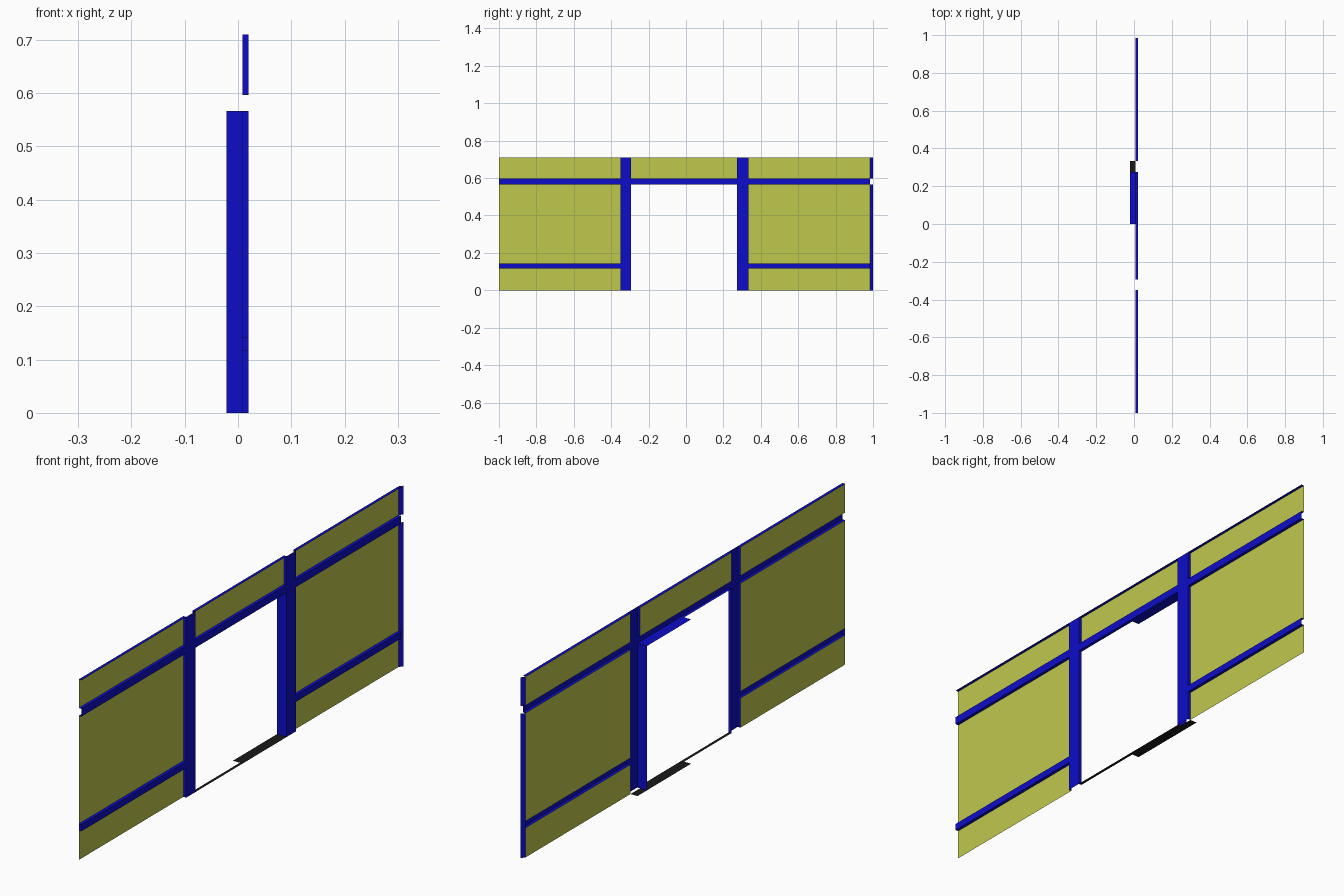
import bpy, bmesh

if "Cube" in bpy.data.objects:
    bpy.data.objects.remove(bpy.data.objects["Cube"])

XB, XF, XD = 0.008, 0.02, -0.022       # infill plane, timber face, deep doorway edge
Y0, Y1, YE = -1.0, 0.985, 1.0          # wall ends, mitred tip
PL, PR = (-0.35, -0.293), (0.274, 0.333)   # door posts
LOW, UP, TOP = (0.116, 0.142), (0.567, 0.597), 0.71  # rails and wall top


def material(name, rgb):
    m = bpy.data.materials.new(name)
    m.diffuse_color = (*rgb, 1)
    m.use_nodes = True
    m.node_tree.nodes["Principled BSDF"].inputs["Base Color"].default_value = m.diffuse_color
    return m


YELLOW = material("infill_yellow", (0.52, 0.58, 0.075))
BLUE = material("timber_blue", (0.004, 0.004, 0.58))
BLACK = material("threshold_black", (0.01, 0.01, 0.01))


def sheet_x(x, y, z):      # faces +x
    return [(x, y[0], z[0]), (x, y[1], z[0]), (x, y[1], z[1]), (x, y[0], z[1])]


def sheet_y(y, x, z, sign=-1):
    q = [(x[0], y, z[0]), (x[1], y, z[0]), (x[1], y, z[1]), (x[0], y, z[1])]
    return q if sign < 0 else q[::-1]


def sheet_z(z, x, y, sign=1):
    q = [(x[0], y[0], z), (x[1], y[0], z), (x[1], y[1], z), (x[0], y[1], z)]
    return q if sign > 0 else q[::-1]


def build(name, quads, mat):
    bm = bmesh.new()
    for q in quads:
        bm.faces.new([bm.verts.new(p) for p in q])
    bmesh.ops.remove_doubles(bm, verts=bm.verts, dist=1e-5)
    me = bpy.data.meshes.new(name)
    bm.to_mesh(me)
    bm.free()
    me.materials.append(mat)
    bpy.context.collection.objects.link(bpy.data.objects.new(name, me))


DEPTH = (XB, XF)
bays = {"left": (Y0, PL[0]), "door": (PL[1], PR[0]), "right": (PR[1], Y1)}
courses = {"bottom": (0, LOW[0]), "middle": (LOW[1], UP[0]), "top": (UP[1], TOP)}

for bay, y in bays.items():
    # Yellow infill panels between the rails
    for course, z in courses.items():
        if bay != "door" or course == "top":
            build(f"{bay}_{course}_panel", [sheet_x(XB, y, z)], YELLOW)
    # Horizontal rails, open at the back
    for rail, z in (("lower", LOW), ("upper", UP)):
        if bay == "door" and rail == "lower":
            continue
        quads = [sheet_x(XF, y, z), sheet_z(z[1], DEPTH, y), sheet_z(z[0], DEPTH, y, -1)]
        if bay == "left" and rail == "lower":
            quads.append(sheet_y(Y0, DEPTH, z))
        build(f"{bay}_{rail}_rail", quads, BLUE)
    # Top edge of the wall
    build(f"{bay}_top_edge", [sheet_z(TOP, DEPTH, y)], BLUE)

# Door posts: front face plus shallow side returns
for name, (a, b), outer, sign in (("left", PL, PL[0], -1), ("right", PR, PR[1], 1)):
    inner = b if sign < 0 else a
    quads = [sheet_x(XF, (a, b), (0, TOP))]
    quads += [sheet_y(outer, DEPTH, z, sign) for z in courses.values()]
    quads += [sheet_y(inner, DEPTH, z, -sign) for z in ((0, UP[0]), courses["top"])]
    build(f"{name}_door_post", quads, BLUE)

# Deep lining on half of the doorway
build("door_jamb_lining", [sheet_y(PR[0], (XD, XB), (0, UP[0]))], BLUE)
build("door_head_lining", [sheet_z(UP[0], (XD, XB), (0, PR[0]), -1)], BLUE)

# Threshold on the floor
build("threshold", [sheet_z(0, DEPTH, (PL[1], PR[0])),
                    sheet_z(0, (XD, XB), (0, PR[1]))], BLACK)

# Mitred wall end, interrupted by the upper rail
build("mitred_end", [[(XB, Y1, z0), (XF, YE, z0), (XF, YE, z1), (XB, Y1, z1)]
                     for z0, z1 in ((0, UP[0]), (UP[1], TOP))], BLUE)
